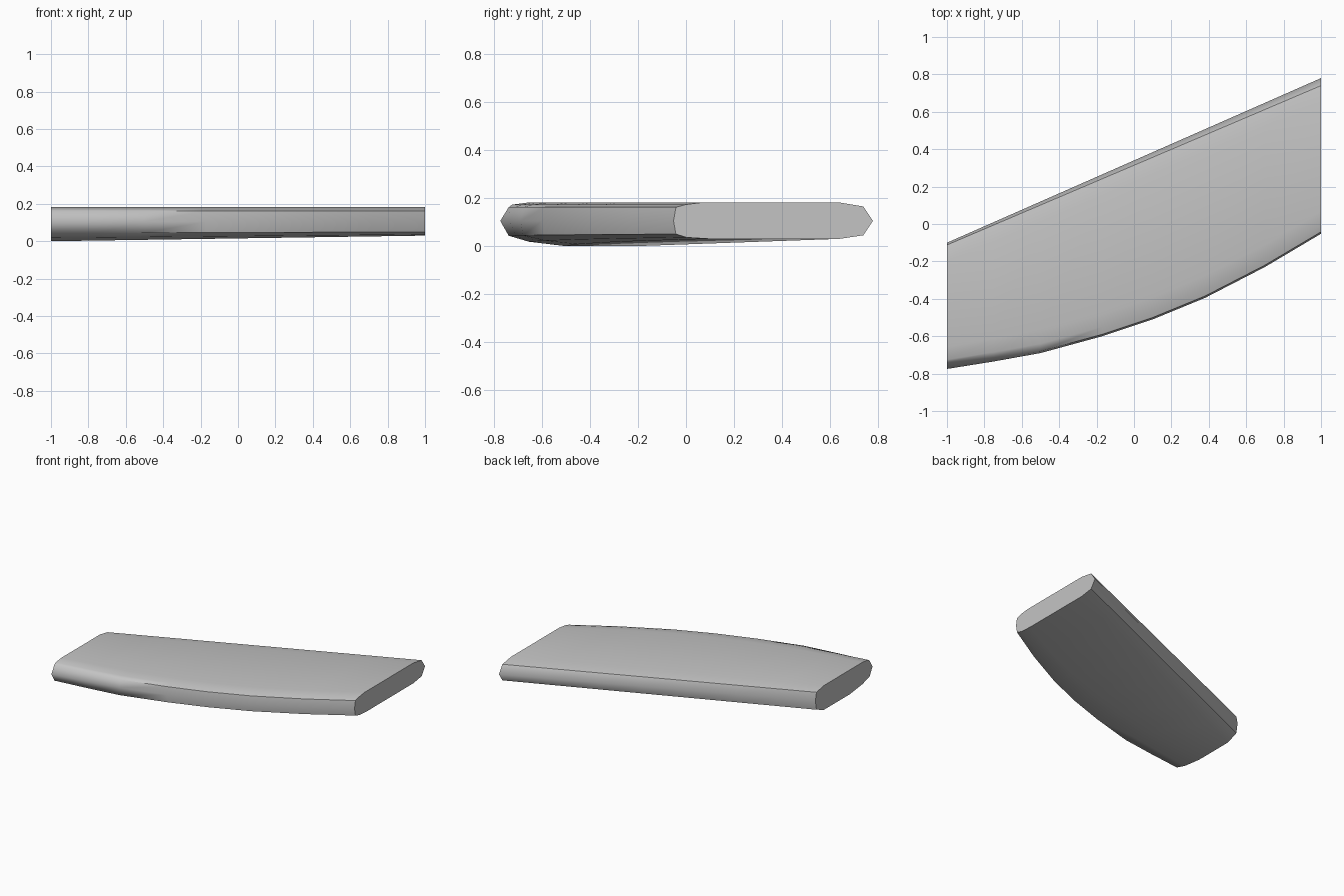
import bpy
import bmesh

cube = bpy.data.objects.get("Cube")
if cube:
    bpy.data.objects.remove(cube, do_unlink=True)

grey = bpy.data.materials.new("plain grey")
grey.use_nodes = True
colour = (0.55, 0.55, 0.55, 1)
grey.diffuse_color = colour
grey.node_tree.nodes["Principled BSDF"].inputs["Base Color"].default_value = colour


def lerp(a, b, t):
    return a + (b - a) * t


# Curved front edge: (x, y) stations along the blade
FRONT_EDGE = [(-1, -0.775), (-0.75, -0.735), (-0.5, -0.69), (-0.17, -0.6),
              (0.1, -0.51), (0.38, -0.395), (0.7, -0.23), (1, -0.052)]
TOP = 0.182


def section(x, front):
    """Closed cross-section, from the front nose over the top to the back and under."""
    t = (x + 1) / 2
    back = lerp(-0.1, 0.78, t)
    bottom = lerp(0.0, 0.03, t)
    nose = max(0.01, lerp(0.035, 0.01, (x + 1) / 0.5))
    band = lerp(0.012, 0.04, t)
    shoulder = lerp(0.1, 0.14, t)
    return [
        (front, 0.105),
        (front + nose, 0.162),
        (front + 0.05, 0.173),
        (front + 0.12, TOP),
        (back - shoulder, TOP),
        (back - band, 0.165),
        (back, 0.105),
        (back - band, lerp(0.035, 0.045, t)),
        (back - shoulder, bottom),
        (front + lerp(0.27, 0.15, t), bottom),
        (front + lerp(0.12, 0.055, t), lerp(0.018, 0.036, t)),
        (front + nose, lerp(0.043, 0.05, t)),
    ]


FRONT_CREASES = {1, 11}
BACK_CREASES = {5, 7}

# Loft the cross-sections into one solid
bm = bmesh.new()
rings = [[bm.verts.new((x, y, z)) for y, z in section(x, front)]
         for x, front in FRONT_EDGE]
count = len(rings[0])
for a, b in zip(rings, rings[1:]):
    for i in range(count):
        j = (i + 1) % count
        bm.faces.new((a[i], b[i], b[j], a[j]))
caps = [bm.faces.new(rings[0]), bm.faces.new(rings[-1])]
bmesh.ops.recalc_face_normals(bm, faces=bm.faces)

# Smooth sides, with crisp end cuts and crisp edge bands
for face in bm.faces:
    face.smooth = True
for cap in caps:
    cap.smooth = False
    for edge in cap.edges:
        edge.smooth = False
for a, b in zip(rings, rings[1:]):
    for i in BACK_CREASES | FRONT_CREASES:
        if i in BACK_CREASES or a[i].co.x >= -0.5:
            bm.edges.get((a[i], b[i])).smooth = False

mesh = bpy.data.meshes.new("blade_panel")
bm.to_mesh(mesh)
bm.free()
mesh.materials.append(grey)
panel = bpy.data.objects.new("blade_panel", mesh)
bpy.context.collection.objects.link(panel)
